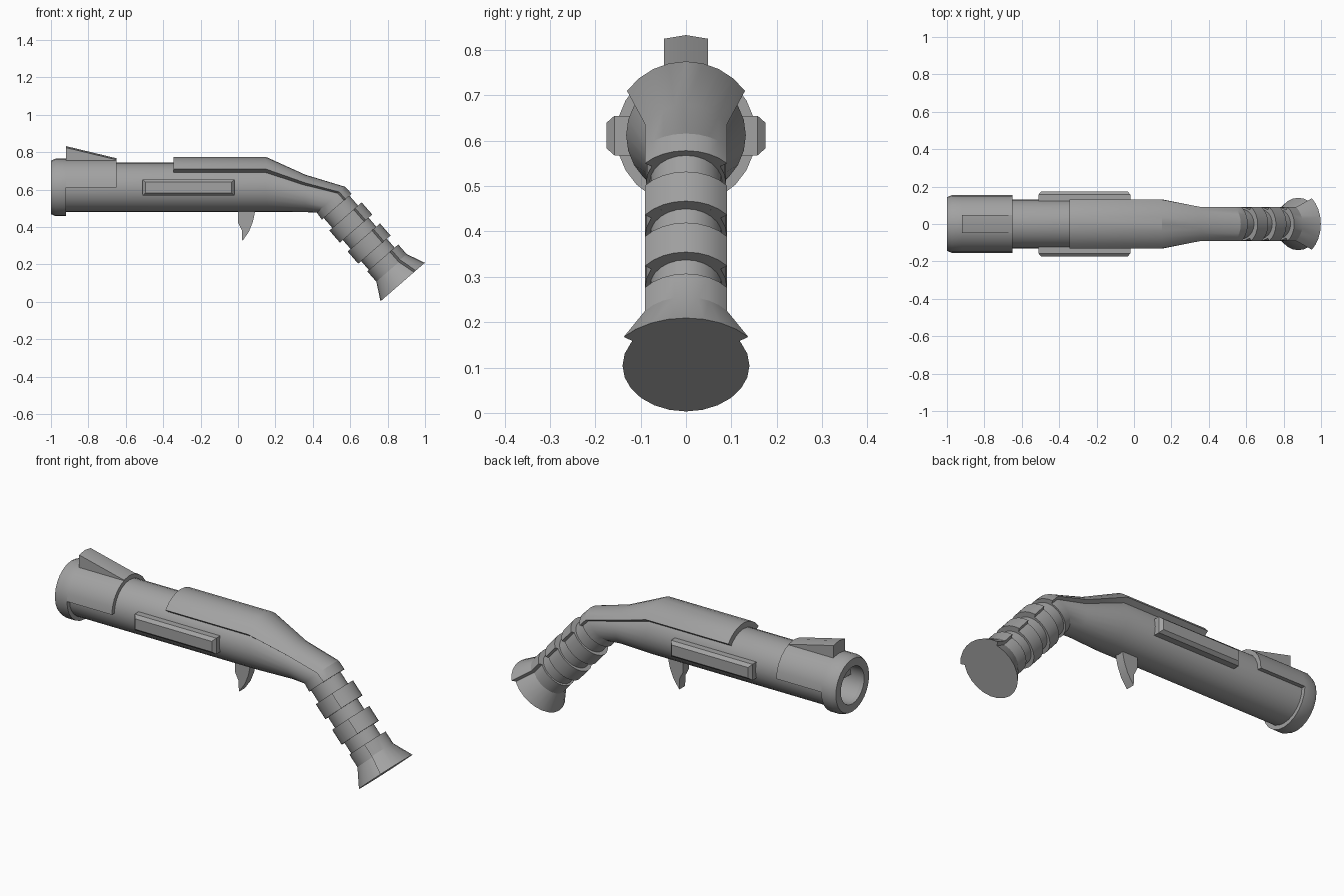
import bpy, bmesh
from math import sin, cos, pi, radians
from mathutils import Vector

cube = bpy.data.objects.get("Cube")
if cube:
    bpy.data.objects.remove(cube)

steel = bpy.data.materials.new("gunmetal grey")
steel.use_nodes = True
GREY = (0.36, 0.36, 0.36, 1)
steel.diffuse_color = GREY
steel.node_tree.nodes["Principled BSDF"].inputs["Base Color"].default_value = GREY

AXIS_Z = 0.612                    # barrel centre height
BEND = Vector((0.495, 0, 0.545))  # where the grip leaves the stock
TILT = radians(49)                # lean of the grip cross-sections
GRIP_DIR = Vector((cos(TILT), 0, -sin(TILT)))
SEGMENTS = 24


def finish(name, bm):
    bmesh.ops.remove_doubles(bm, verts=bm.verts, dist=1e-5)
    bmesh.ops.recalc_face_normals(bm, faces=bm.faces)
    mesh = bpy.data.meshes.new(name)
    bm.to_mesh(mesh)
    bm.free()
    mesh.materials.append(steel)
    obj = bpy.data.objects.new(name, mesh)
    bpy.context.collection.objects.link(obj)
    bpy.ops.object.select_all(action="DESELECT")
    bpy.context.view_layer.objects.active = obj
    obj.select_set(True)
    bpy.ops.object.shade_smooth_by_angle(angle=radians(24))
    return obj


def skin(name, rings, caps=True):
    """Join equal rings of points into a surface."""
    bm = bmesh.new()
    loops = [[bm.verts.new(p) for p in ring] for ring in rings]
    n = len(loops[0])
    for a, b in zip(loops, loops[1:]):
        for i in range(n):
            j = (i + 1) % n
            bm.faces.new((a[i], a[j], b[j], b[i]))
    if caps:
        bm.faces.new(loops[0])
        bm.faces.new(loops[-1])
    return finish(name, bm)


def section(station, start=None):
    """Full ellipse, or a wedge of it rising from the start angle."""
    centre, tilt, ry, rn = station
    up = Vector((sin(tilt), 0, cos(tilt)))
    side = Vector((0, 1, 0))
    if start is None:
        angles = [2 * pi * i / SEGMENTS for i in range(SEGMENTS)]
        points = []
    else:
        steps = 12 if start == 0 else 8
        angles = [start + (pi - 2 * start) * i / steps for i in range(steps + 1)]
        points = [centre]
    return points + [centre + side * ry * cos(a) + up * rn * sin(a) for a in angles]


def loft(name, stations, start=None, caps=True):
    return skin(name, [section(s, start) for s in stations], caps)


def straight(x, r):
    return (Vector((x, 0, AXIS_Z)), 0, r, r)


def grip(s, ry, rn):
    return (BEND + GRIP_DIR * s, TILT, ry, rn)


# Barrel, open at the muzzle, running into the narrowing stock
neck = Vector((0.36, 0, 0.57))
loft("barrel_and_stock", [
    straight(-0.5, 0.1), straight(-0.98, 0.1), straight(-0.98, 0.132),
    straight(0.15, 0.132), (neck, 0, 0.09, 0.09),
    (BEND, 0.82, 0.088, 0.1), grip(0.049, 0.088, 0.104)])

# Muzzle ring with a bevelled lip
ring = [(-1, 0.1), (-1, 0.143), (-0.975, 0.154), (-0.92, 0.154),
        (-0.92, 0.12), (-0.98, 0.1), (-1, 0.1)]
loft("muzzle_ring", [straight(x, r) for x, r in ring], caps=False)

# Half sleeve behind the ring
loft("muzzle_sleeve", [straight(-0.92, 0.154), straight(-0.65, 0.154)], start=0)

# Raised shell along the top of the stock
EDGE = radians(37)
loft("top_shell", [
    straight(-0.345, 0.163), straight(0.15, 0.163), (neck, 0, 0.113, 0.11),
    (BEND, 0.82, 0.113, 0.104), grip(0.049, 0.113, 0.107)], start=EDGE)

# Grip core, raised bands and flared end
loft("grip_core", [grip(0.03, 0.08, 0.091), grip(0.45, 0.08, 0.091)])
for i, s in enumerate((0.119, 0.268)):
    loft(f"grip_band_{i + 1}", [grip(t, 0.09, 0.112) for t in (s, s + 0.086)])
    loft(f"grip_band_cap_{i + 1}", [grip(t, 0.113, 0.117) for t in (s, s + 0.086)], start=EDGE)
loft("grip_flare", [grip(0.417, 0.09, 0.102), grip(0.49, 0.09, 0.102),
                    grip(0.584, 0.14, 0.154)])
loft("grip_flare_cap", [grip(0.417, 0.113, 0.117), grip(0.485, 0.113, 0.117),
                        grip(0.584, 0.172, 0.16)], start=EDGE)


# Front sight, a ramp with a slightly crowned top
def sight_section(x, top):
    return [(x, -0.049, 0.74), (x, -0.049, top - 0.008), (x, 0, top),
            (x, 0.049, top - 0.008), (x, 0.049, 0.74)]


skin("front_sight", [sight_section(-0.92, 0.833), sight_section(-0.65, 0.768)])


# Side plates with bevelled faces
def plate_ring(y, inset):
    x0, x1, z0, z1 = -0.51 + inset, -0.02 - inset, 0.568 + inset, 0.655 - inset
    return [(x0, y, z0), (x1, y, z0), (x1, y, z1), (x0, y, z1)]


for side, sign in (("left", 1), ("right", -1)):
    skin(f"side_plate_{side}", [plate_ring(sign * y, inset) for y, inset in
                                ((0.1, 0), (0.158, 0), (0.175, 0.015))])

# Curved trigger
trigger = [(0, 0.5), (0, 0.425), (0.02, 0.385), (0.023, 0.325),
           (0.058, 0.375), (0.08, 0.43), (0.095, 0.5)]
skin("trigger", [[(x, y, z) for x, z in trigger] for y in (-0.025, 0.025)])
